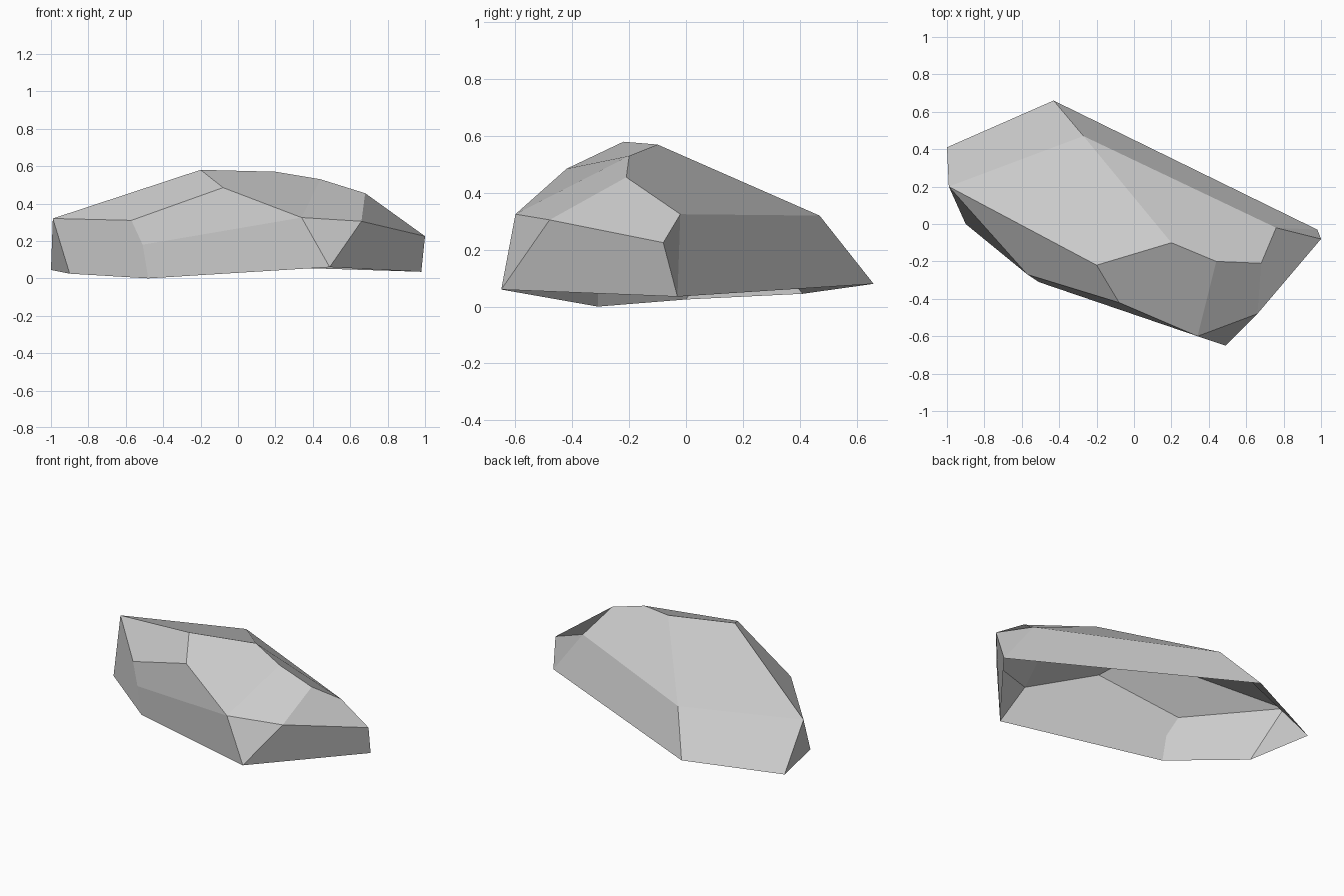
import bpy
import bmesh

cube = bpy.data.objects.get("Cube")
if cube:
    bpy.data.objects.remove(cube, do_unlink=True)

# Stone material
stone = bpy.data.materials.new("stone_grey")
stone.use_nodes = True
grey = (0.6, 0.6, 0.6, 1)
stone.diffuse_color = grey
stone.node_tree.nodes["Principled BSDF"].inputs["Base Color"].default_value = grey

# Corners of the boulder, each with a letter
corners = {
    # open bottom rim
    "A": (-1.0, 0.41, 0.045), "C": (-0.43, 0.66, 0.08), "E": (0.98, -0.03, 0.035),
    "M": (0.49, -0.65, 0.06), "S": (-0.48, -0.31, 0.0), "O": (-0.90, 0.0, 0.025),
    # shoulder
    "B": (-0.99, 0.20, 0.32), "D": (-0.27, 0.47, 0.32), "G": (0.76, -0.02, 0.325),
    "F": (1.0, -0.08, 0.225), "N": (0.66, -0.48, 0.305), "L": (0.34, -0.60, 0.325),
    "P": (-0.57, -0.27, 0.31), "Q": (-0.51, -0.31, 0.18),
    # crest
    "R": (-0.08, -0.42, 0.485), "K": (-0.20, -0.22, 0.58), "J": (0.20, -0.10, 0.57),
    "I": (0.44, -0.20, 0.53), "H": (0.68, -0.21, 0.455),
}

# Facets named by their corners; the underside is left open
facets = ("ABDC BKJD DJIHG CDGE EGF HNFG "      # back and top
          "BPRK KRLIJ ILNH LMN MEFN "           # front crest and right end
          "PQLR QSML BOSQP ABO").split()        # front wall and left end

bm = bmesh.new()
verts = {name: bm.verts.new(co) for name, co in corners.items()}
for facet in facets:
    bm.faces.new([verts[name] for name in facet])

# Flat facets, all turned outwards from the middle
bm.normal_update()
for face in bm.faces:
    face.smooth = False
    offset = face.calc_center_median()
    offset.z -= 0.2
    if face.normal.dot(offset) < 0:
        face.normal_flip()

mesh = bpy.data.meshes.new("boulder")
bm.to_mesh(mesh)
bm.free()
mesh.materials.append(stone)
bpy.context.collection.objects.link(bpy.data.objects.new("boulder", mesh))
